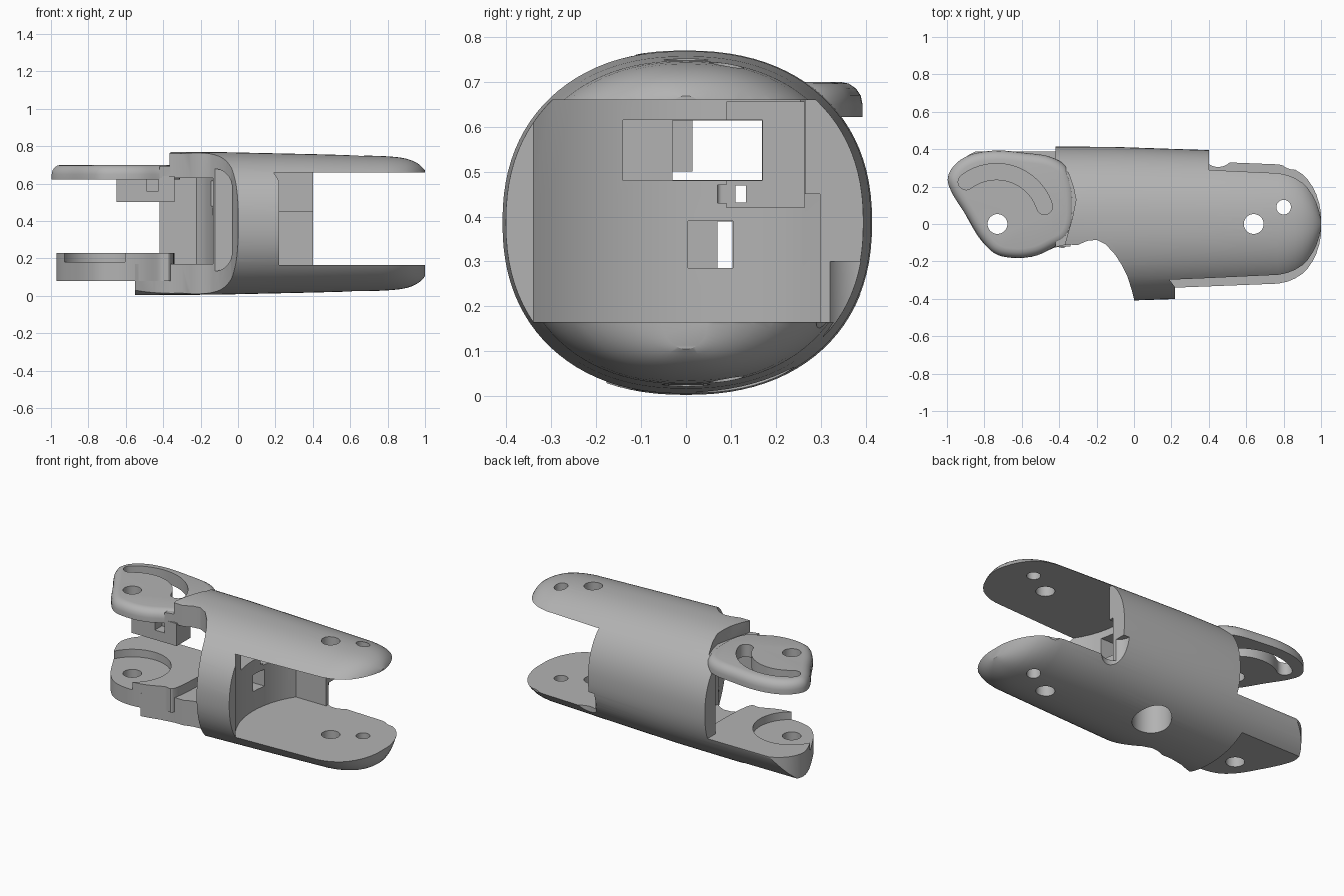
import bpy, bmesh
from math import cos, sin, pi, radians, copysign
from mathutils import Matrix, Vector

if "Cube" in bpy.data.objects:
    bpy.data.objects.remove(bpy.data.objects["Cube"], do_unlink=True)

GREY = (0.45, 0.45, 0.45, 1)
grey = bpy.data.materials.new("plain grey")
grey.use_nodes = True
grey.diffuse_color = GREY
grey.node_tree.nodes["Principled BSDF"].inputs["Base Color"].default_value = GREY


def loft(name, rings):
    """Skin closed rings of points and cap both ends."""
    bm = bmesh.new()
    loops = [[bm.verts.new(p) for p in ring] for ring in rings]
    for a, b in zip(loops, loops[1:]):
        for i in range(len(a)):
            j = (i + 1) % len(a)
            bm.faces.new((a[i], a[j], b[j], b[i]))
    bm.faces.new(loops[0])
    bm.faces.new(loops[-1])
    bmesh.ops.recalc_face_normals(bm, faces=bm.faces[:])
    mesh = bpy.data.meshes.new(name)
    bm.to_mesh(mesh)
    bm.free()
    obj = bpy.data.objects.new(name, mesh)
    bpy.context.collection.objects.link(obj)
    mesh.materials.append(grey)
    return obj


def shrink(pts, d):
    """Move a counter-clockwise outline inwards by d."""
    out = []
    for i, (x, y) in enumerate(pts):
        t = Vector(pts[(i + 1) % len(pts)]) - Vector(pts[i - 1])
        t.normalize()
        out.append((x - t.y * d, y + t.x * d))
    return out


def prism(name, pts, z0, z1, top=0, bottom=0):
    """Plan outline raised from z0 to z1, with rounded top or bottom rim."""
    levels = []
    if bottom:
        levels += [(bottom * (1 - sin(a)), z0 + bottom * (1 - cos(a)))
                   for a in (0, pi / 8, pi / 4, 3 * pi / 8)]
    levels += [(0, z0 + bottom), (0, z1 - top)]
    if top:
        levels += [(top * (1 - cos(a)), z1 - top + top * sin(a))
                   for a in (pi / 8, pi / 4, 3 * pi / 8, pi / 2)]
    return loft(name, [[(x, y, z) for x, y in shrink(pts, d)] for d, z in levels])


def box(x0, x1, y0, y1, z0, z1):
    return prism("cutter", [(x0, y0), (x1, y0), (x1, y1), (x0, y1)], z0, z1)


def arc(cx, cy, r, a0, a1, n):
    return [(cx + r * cos(radians(a0 + (a1 - a0) * i / n)),
             cy + r * sin(radians(a0 + (a1 - a0) * i / n))) for i in range(n + 1)]


def round_rect(x0, x1, y0, y1, r):
    return (arc(x1 - r, y1 - r, r, 0, 90, 8) + arc(x0 + r, y1 - r, r, 90, 180, 8)
            + arc(x0 + r, y0 + r, r, 180, 270, 8) + arc(x1 - r, y0 + r, r, 270, 360, 8))


def disc(cx, cy, r, z0, z1, y_max=9):
    pts = [(x, min(y, y_max)) for x, y in arc(cx, cy, r, 0, 360, 64)[:-1]]
    return prism("cutter", pts, z0, z1)


def smooth_loop(pts, steps=6):
    """Closed spline through the points."""
    p = [Vector(q) for q in pts]
    out = []
    for i in range(len(p)):
        a, b, c, d = p[i - 1], p[i], p[(i + 1) % len(p)], p[(i + 2) % len(p)]
        for k in range(steps):
            t = k / steps
            out.append(tuple(0.5 * (2 * b + (c - a) * t + (2 * a - 5 * b + 4 * c - d) * t * t
                                    + (3 * b - a - 3 * c + d) * t ** 3)))
    return out


def cut(obj, *cutters, operation='DIFFERENCE'):
    for c in cutters:
        c.hide_render = True
        mod = obj.modifiers.new("cut", 'BOOLEAN')
        mod.operation, mod.solver, mod.object = operation, 'EXACT', c
        dg = bpy.context.evaluated_depsgraph_get()
        mesh = bpy.data.meshes.new_from_object(obj.evaluated_get(dg))
        obj.modifiers.clear()
        obj.data = mesh
        bpy.data.objects.remove(c, do_unlink=True)


def shell(name):
    """Rounded tapering shell: station x, half width, half height."""
    stations = [(-1.05, 0.415, 0.384), (-0.5, 0.415, 0.384), (-0.1, 0.412, 0.381),
                (0.4, 0.395, 0.37), (0.77, 0.383, 0.36), (0.82, 0.372, 0.357),
                (0.86, 0.354, 0.353), (0.9, 0.327, 0.346), (0.93, 0.295, 0.336),
                (0.955, 0.255, 0.324), (0.975, 0.21, 0.31), (0.99, 0.155, 0.295),
                (1.0, 0.085, 0.282)]
    angles = [2 * pi * i / 96 for i in range(96)]
    return loft(name, [[(x, copysign(hy * abs(cos(a)) ** (2 / 2.25), cos(a)),
                         0.387 + copysign(hz * abs(sin(a)) ** (2 / 2.25), sin(a)))
                        for a in angles] for x, hy, hz in stations])


# Fork opening, with a concave web face and a longer back wall
body = shell("body_shell")
for z0, z1, wall_y in ((0.165, 0.45, 0.298), (0.449, 0.66, 0.265)):
    cut(body, disc(0.64, 0, 0.54, z0, z1, wall_y), box(0.22, 1.3, -0.6, wall_y - 0.002, z0, z1))
cut(body, box(0.4, 1.3, -0.6, 0.6, 0.165, 0.66))

# Sweeping front cut-away towards the hinge end
front_edge = [(-1.2, -0.6), (0.0, -0.6), (0.0, -0.4), (-0.01, -0.36), (-0.035, -0.28),
              (-0.065, -0.22), (-0.1, -0.165), (-0.15, -0.11), (-0.2, -0.085), (-0.25, -0.09),
              (-0.3, -0.112), (-0.36, -0.11), (-0.45, -0.13), (-0.6, -0.2), (-1.2, -0.2)]
cut(body, prism("cutter", front_edge, -0.2, 1))

# Hinge end: step above the lug, ends of the back wall and floor, cavity
step = [(-1.2, 0.55), (-1.2, -0.6), (-0.365, -0.6), (-0.365, -0.09), (-0.33, 0.03),
        (-0.31, 0.13), (-0.325, 0.2), (-0.36, 0.3), (-0.43, 0.4), (-0.43, 0.55)]
cut(body,
    prism("cutter", step, 0.69, 1),
    box(-1.2, -0.42, -0.6, 0.6, 0.2, 0.8),
    box(-1.2, -0.55, -0.6, 0.6, -0.1, 0.3),
    disc(-0.72, 0, 0.6, 0.17, 0.63, 0.31))

# Rounded opening in the front of the cavity
opening = prism("cutter", round_rect(-0.5, -0.032, 0.13, 0.68, 0.1), 0.14, 0.6)
opening.data.transform(Matrix.Rotation(pi / 2, 4, 'X'))
cut(body, opening)

# Windows and pockets through the web, and the round hole below
cut(body,
    box(-0.02, 0.3, -0.14, 0.17, 0.48, 0.615),
    box(-0.4, 0.1, -0.03, 0.169, 0.481, 0.614),
    box(0.05, 0.41, 0.09, 0.264, 0.42, 0.655),
    prism("cutter", round_rect(0.05, 0.3, 0.07, 0.135, 0.01), 0.43, 0.47),
    box(-0.3, 0.1, 0.11, 0.134, 0.431, 0.469),
    box(0.0, 0.3, 0.005, 0.105, 0.285, 0.39),
    box(-0.3, 0.1, 0.07, 0.104, 0.286, 0.389),
    disc(-0.02, 0.13, 0.11, -0.1, 0.25))

# Pin holes in both arms and scoops in the back edge of the lower arm
cut(body,
    disc(0.64, 0, 0.053, -0.1, 1),
    disc(0.8, 0.09, 0.039, -0.1, 1),
    disc(0.45, 0.395, 0.09, -0.1, 0.3),
    disc(0.86, 0.39, 0.1, -0.1, 0.3))

# Upper hinge lug with pin hole and curved guide slot
upper = smooth_loop([(-0.36, -0.085), (-0.43, -0.125), (-0.52, -0.168), (-0.63, -0.182),
                     (-0.74, -0.16), (-0.82, -0.08), (-0.9, 0.05), (-0.975, 0.17),
                     (-0.995, 0.25), (-0.95, 0.325), (-0.86, 0.375), (-0.73, 0.393),
                     (-0.58, 0.38), (-0.45, 0.36), (-0.36, 0.305), (-0.32, 0.21),
                     (-0.31, 0.1), (-0.32, -0.01)][::-1])[::-1]
if sum(a[0] * b[1] - b[0] * a[1] for a, b in zip(upper, upper[1:])) < 0:
    upper.reverse()
upper_lug = prism("upper_hinge_lug", upper, 0.622, 0.7, top=0.05)
a0, a1, r, w = 18, 127, 0.27, 0.043
ends = [(-0.735 + r * cos(radians(a)), r * sin(radians(a)) + 0.01) for a in (a0, a1)]
slot = (arc(-0.735, 0.01, r + w, a0, a1, 24) + arc(*ends[1], w, a1, a1 + 180, 10)[1:-1]
        + arc(-0.735, 0.01, r - w, a1, a0, 24) + arc(*ends[0], w, a0 + 180, a0 + 360, 10)[1:-1])
cut(upper_lug, disc(-0.73, 0, 0.053, 0.5, 1), prism("cutter", slot, 0.5, 1))

# Stop block hanging under the upper lug, with a small square socket
block = box(-0.65, -0.34, -0.12, 0.015, 0.5, 0.64)
block.name = "stop_block"
cut(block, box(-0.49, -0.425, -0.2, -0.05, 0.56, 0.632))

# Lower hinge lug: trimmed to the shell, raised back, low round pad at the pin hole
lower = [(-0.36, -0.11), (-0.42, -0.125), (-0.52, -0.165), (-0.63, -0.18),
         (-0.74, -0.155), (-0.82, -0.085), (-0.89, 0.03), (-0.95, 0.15),
         (-0.97, 0.24), (-0.93, 0.33), (-0.84, 0.39), (-0.7, 0.41),
         (-0.5, 0.41), (-0.4, 0.38), (-0.35, 0.27), (-0.34, 0.1)]
lower_lug = prism("lower_hinge_lug", smooth_loop(lower)[::-1], 0.08, 0.228)
cut(lower_lug, shell("cutter"), operation='INTERSECT')
cut(lower_lug, disc(-0.73, 0, 0.22, 0.18, 0.4), disc(-0.73, 0, 0.053, 0, 0.4))

# Smooth shading with sharp cut edges
bpy.ops.object.select_all(action='DESELECT')
for part in (body, upper_lug, block, lower_lug):
    part.select_set(True)
    bpy.context.view_layer.objects.active = part
bpy.ops.object.shade_smooth_by_angle(angle=radians(30))
